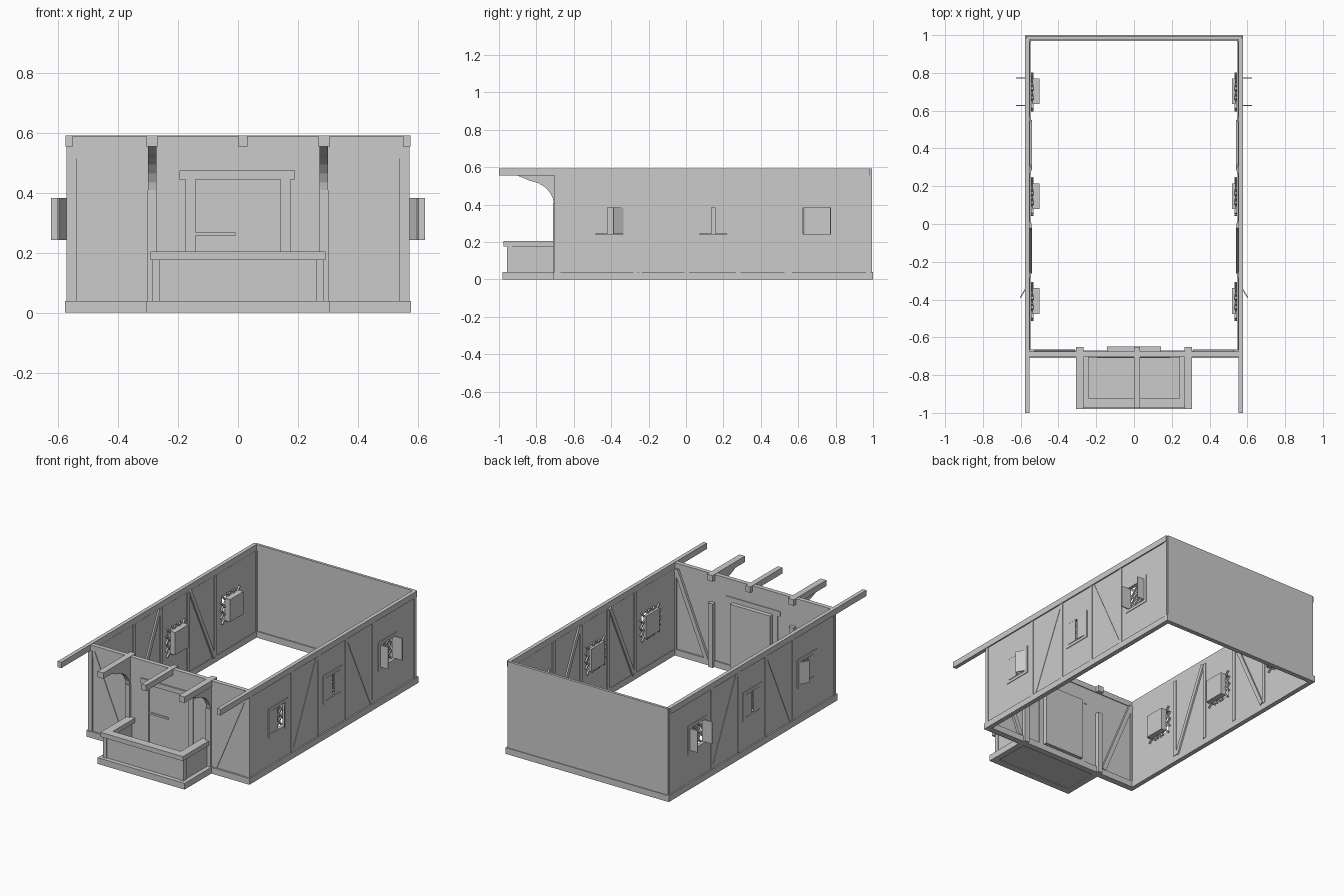
import bpy, bmesh, math

if "Cube" in bpy.data.objects:
    bpy.data.objects.remove(bpy.data.objects["Cube"])


def prism(name, pts, axis, a, b):
    """Extrude a 2D outline along x (pts = y,z), y (pts = x,z) or z (pts = x,y)."""
    place = {'x': lambda u, v, w: (w, u, v),
             'y': lambda u, v, w: (u, w, v),
             'z': lambda u, v, w: (u, v, w)}[axis]
    bm = bmesh.new()
    lo = [bm.verts.new(place(u, v, a)) for u, v in pts]
    hi = [bm.verts.new(place(u, v, b)) for u, v in pts]
    bm.faces.new(lo)
    bm.faces.new(hi[::-1])
    n = len(pts)
    for i in range(n):
        j = (i + 1) % n
        bm.faces.new((lo[i], hi[i], hi[j], lo[j]))
    bmesh.ops.recalc_face_normals(bm, faces=bm.faces)
    me = bpy.data.meshes.new(name)
    bm.to_mesh(me)
    bm.free()
    ob = bpy.data.objects.new(name, me)
    bpy.context.collection.objects.link(ob)
    return ob


def box(name, x0, x1, y0, y1, z0, z1):
    return prism(name, [(x0, y0), (x1, y0), (x1, y1), (x0, y1)], 'z', z0, z1)


def sbox(name, s, x0, x1, *rest):
    """Box on the left (s=-1) or right (s=1) side."""
    return box(name, *sorted((s * x0, s * x1)), *rest)


def strip(p, q, w):
    """Rectangle outline of width w along the segment p-q."""
    dx, dy = q[0] - p[0], q[1] - p[1]
    k = w / 2 / math.hypot(dx, dy)
    nx, ny = -dy * k, dx * k
    return [(p[0] + nx, p[1] + ny), (q[0] + nx, q[1] + ny),
            (q[0] - nx, q[1] - ny), (p[0] - nx, p[1] - ny)]


TOP, SILL, EAVE = 0.593, 0.04, 0.555
WIN0, WIN1, HALF = 0.24, 0.385, 0.073
# window centre, opening angle of front and rear shutter leaf
WINDOWS = [(-0.41, 0, 35), (0.145, 0, 3), (0.70, 90, 90)]

for s in (-1, 1):
    side = "left" if s < 0 else "right"
    # sill, top rail and posts
    sbox(side + "_sill", s, 0.548, 0.578, -0.71, 1.0, 0, SILL)
    sbox(side + "_top_rail", s, 0.552, 0.577, -1.0, 0.985, EAVE, TOP)
    for y in (-0.69, -0.27, 0.005, 0.28, 0.555, 0.975):
        sbox(side + "_post", s, 0.545, 0.573, y - 0.012, y + 0.012, SILL, EAVE)
    # wall panels around the window openings
    y = -0.70
    for c, _, _ in WINDOWS:
        sbox(side + "_wall", s, 0.551, 0.569, y, c - HALF, SILL, EAVE)
        sbox(side + "_wall_below", s, 0.551, 0.569, c - HALF, c + HALF, SILL, WIN0)
        sbox(side + "_wall_above", s, 0.551, 0.569, c - HALF, c + HALF, WIN1, EAVE)
        y = c + HALF
    sbox(side + "_wall", s, 0.551, 0.569, y, 0.985, SILL, EAVE)
    # diagonal side braces
    for p, q in (((-0.25, SILL), (-0.01, EAVE)), ((0.295, EAVE), (0.54, SILL))):
        prism(side + "_brace", strip(p, q, 0.025), 'x', s * 0.541, s * 0.5715)
    # windows
    for c, front_deg, rear_deg in WINDOWS:
        mid = (WIN0 + WIN1) / 2
        # backing box inside
        sbox(side + "_window_box", s, 0.52 if s > 0 else 0.50, 0.538,
             c - 0.066, c + 0.07, WIN0, WIN1)
        # diagonal lattice with ends reaching past the box
        for i in range(-2, 3):
            k = i * 0.05
            for d in (-1, 1):
                ya, yb = max(-0.1, -0.09 - k), min(0.1, 0.09 - k)
                prism(side + "_lattice", strip((c + d * ya, mid + ya + k),
                                               (c + d * yb, mid + yb + k), 0.009),
                      'x', s * (0.534 + 0.001 * d), s * (0.545 + 0.001 * d))
        # outer casing
        for d in (-1, 1):
            ys = sorted((c + d * HALF, c + d * 0.097))
            sbox(side + "_window_jamb", s, 0.56, 0.573, *ys, 0.222, 0.405)
        sbox(side + "_window_head", s, 0.56, 0.573, c - HALF, c + HALF, WIN1, 0.405)
        sbox(side + "_window_ledge", s, 0.56, 0.573, c - HALF, c + HALF, 0.222, WIN0)
        # shutter leaves hinged on both jambs
        for d, deg in ((-1, front_deg), (1, rear_deg)):
            a = math.radians(deg)
            h = (s * 0.5705, c + d * HALF)
            tip = (h[0] + s * 0.054 * math.sin(a), h[1] - d * 0.064 * math.cos(a))
            prism(side + "_shutter", strip(h, tip, 0.006), 'z', WIN0 + 0.003, WIN1 - 0.001)

    # front wall half with corner post and brace
    sbox("front_wall", s, 0.145, 0.555, -0.698, -0.68, SILL, EAVE)
    sbox("front_corner_post", s, 0.54, 0.57, -0.704, -0.67, SILL, EAVE)
    prism("front_brace", strip((s * 0.54, EAVE), (s * 0.325, SILL), 0.028),
          'y', -0.702, -0.665)
    # door jamb
    sbox("door_jamb", s, 0.142, 0.175, -0.704, -0.675, SILL, 0.445)
    # porch post, curved bracket and beam
    sbox("porch_post", s, 0.27, 0.302, -0.712, -0.655, 0, 0.41)
    prism("porch_bracket",
          [(-0.68, 0.40), (-0.706, 0.405), (-0.712, 0.435), (-0.728, 0.465), (-0.755, 0.495),
           (-0.79, 0.515), (-0.84, 0.53), (-0.90, EAVE), (-0.68, EAVE)],
          'x', s * 0.272, s * 0.30)
    sbox("porch_beam", s, 0.268, 0.308, -0.98, -0.65, EAVE, TOP)
    # porch parapet side
    sbox("porch_sill_side", s, 0.27, 0.308, -0.98, -0.70, 0, SILL)
    sbox("porch_panel_side", s, 0.26, 0.28, -0.952, -0.70, SILL, 0.178)
    sbox("porch_corner_post", s, 0.262, 0.285, -0.958, -0.93, SILL, 0.178)
    sbox("porch_rail_side", s, 0.24, 0.292, -0.975, -0.70, 0.176, 0.205)

# front wall: sill, top plate, panel over the door
box("front_sill", -0.56, 0.56, -0.71, -0.67, 0, SILL)
box("front_top_plate", -0.56, 0.56, -0.703, -0.675, EAVE, TOP - 0.002)
box("front_wall_over_door", -0.145, 0.145, -0.698, -0.68, 0.445, EAVE)

# door with lintel and strap
box("door", -0.142, 0.142, -0.692, -0.648, SILL, 0.445)
box("door_lintel", -0.195, 0.19, -0.708, -0.675, 0.445, 0.476)
box("door_strap", -0.142, -0.008, -0.699, -0.69, 0.256, 0.268)

# porch floor, front parapet and middle beam
box("porch_floor", -0.28, 0.28, -0.96, -0.70, 0.005, 0.03)
box("porch_sill_front", -0.27, 0.27, -0.98, -0.935, 0, SILL)
box("porch_panel_front", -0.265, 0.265, -0.952, -0.93, SILL, 0.178)
box("porch_rail_front", -0.24, 0.24, -0.975, -0.922, 0.176, 0.205)
box("porch_middle_beam", 0.0, 0.032, -0.975, -0.65, EAVE, TOP)

# plain back wall
box("back_wall", -0.568, 0.568, 0.978, 0.995, SILL, TOP - 0.001)
box("back_sill", -0.56, 0.56, 0.97, 1.0, 0, SILL)
